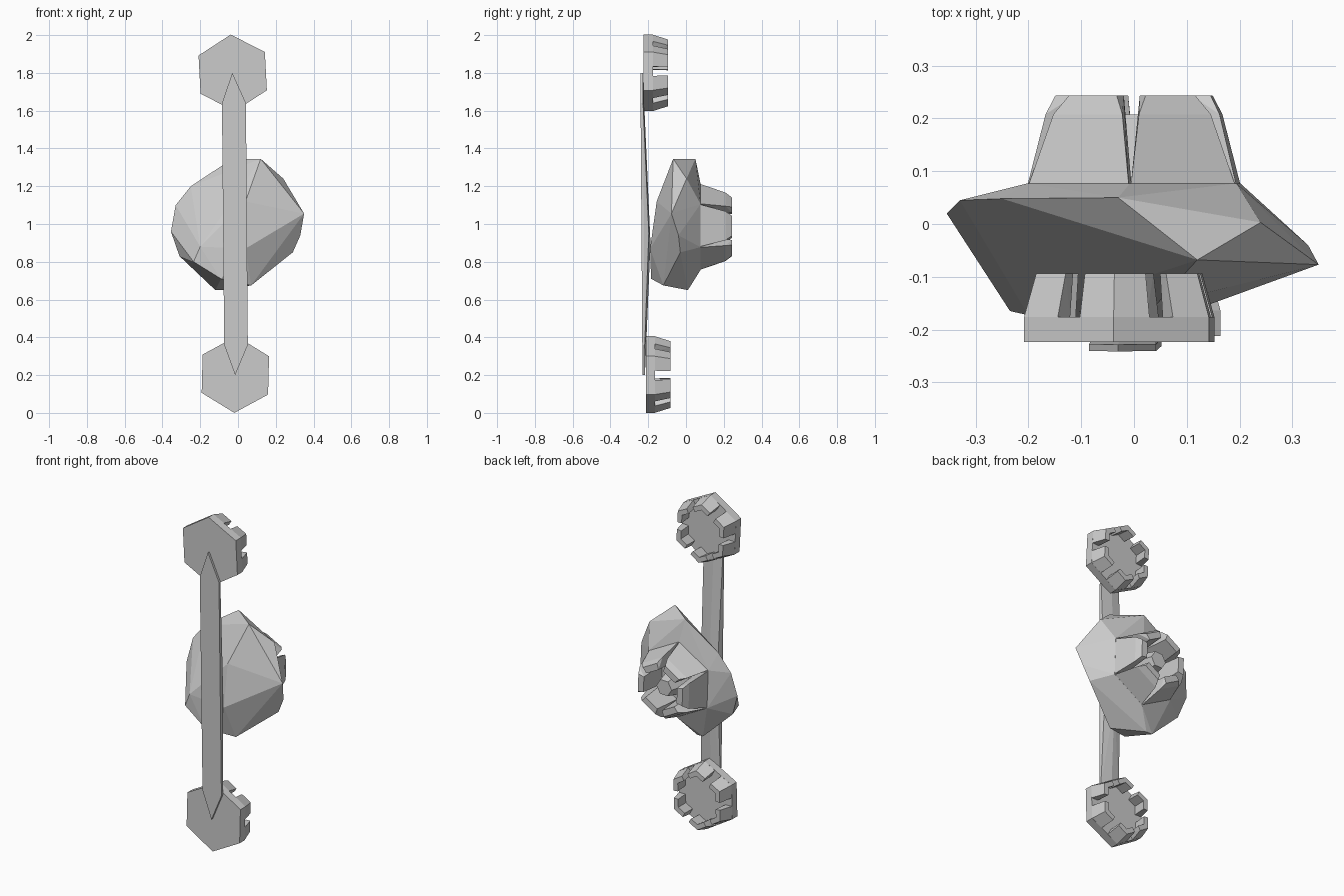
import bpy, bmesh
from math import sin, cos, pi, radians

if "Cube" in bpy.data.objects:
    bpy.data.objects.remove(bpy.data.objects["Cube"])


def add_hull(bm, pts):
    """Add one convex solid around the given points."""
    part = bmesh.new()
    for p in pts:
        part.verts.new(p)
    res = bmesh.ops.convex_hull(part, input=part.verts)
    loose = [v for v in part.verts if not v.link_faces]
    bmesh.ops.delete(part, geom=loose, context='VERTS')
    bmesh.ops.dissolve_limit(part, angle_limit=radians(1), verts=part.verts, edges=part.edges)
    bmesh.ops.recalc_face_normals(part, faces=part.faces)
    me = bpy.data.meshes.new("tmp")
    part.to_mesh(me)
    part.free()
    bm.from_mesh(me)
    bpy.data.meshes.remove(me)


def finish(name, bm):
    me = bpy.data.meshes.new(name)
    bm.to_mesh(me)
    bm.free()
    ob = bpy.data.objects.new(name, me)
    bpy.context.collection.objects.link(ob)
    return ob


# Hexagonal end caps: flat plate with six corner teeth on the back
def end_cap(name, cx, cz, y0, rot):
    bm = bmesh.new()
    R, Ri, gap = 0.203, 0.153, 0.025

    def corner(k, r):
        a = radians(90 + rot) + k * pi / 3
        return r * cos(a), r * sin(a)

    def place(p, y, s=1.0):
        return cx + p[0] * s, y0 + y, cz + p[1] * s

    def near_gap(k, d, r):
        # point on the side between corners k and k+d, just before the gap
        a, b = corner(k, r), corner(k + d, r)
        t = 0.5 - gap / r
        return a[0] + (b[0] - a[0]) * t, a[1] + (b[1] - a[1]) * t

    add_hull(bm, [place(corner(k, R), y) for k in range(6) for y in (0, 0.048)])
    for k in range(6):
        halves = [near_gap(k, 1, R), near_gap(k, -1, R)]
        inner = [near_gap(k, 1, Ri), near_gap(k, -1, Ri)]
        # each tooth wraps a corner, built as two convex halves
        for o, i in zip(halves, inner):
            pts = [place(p, 0.046) for p in (o, corner(k, R), i, corner(k, Ri))]
            pts += [place(p, 0.13, 0.87) for p in (o, corner(k, R))]
            pts += [place(p, 0.13, 0.94) for p in (i, corner(k, Ri))]
            add_hull(bm, pts)
    return finish(name, bm)


end_cap("upper_end_cap", -0.028, 1.80, -0.224, 3)
end_cap("lower_end_cap", -0.014, 0.203, -0.212, -1.5)

# Long front bar with pointed ends and a thicker middle
bm = bmesh.new()
outline = [(-0.03, 1.8), (0.042, 1.64), (0.052, 0.36),
           (-0.015, 0.2), (-0.073, 0.36), (-0.085, 1.64)]
pts = []
for x, z in outline:
    front = -0.229 - 0.007 * z
    pts += [(x, front, z), (x, front + 0.013, z)]
pts += [(-0.07, -0.197, 0.95), (0.04, -0.197, 0.95), (-0.02, -0.188, 0.9)]
add_hull(bm, pts)
finish("front_bar", bm)

# Faceted rock body
cz = 0.985
tilt = radians(2)


def polar(a, r, h, y):
    """Point at radius r along angle a, shifted sideways by h."""
    return r * cos(a) - h * sin(a), y, cz + r * sin(a) + h * cos(a)


rock = [(0.35, -0.077, 1.055), (0.24, 0.003, 1.24), (0.12, -0.068, 1.345),
        (-0.03, 0.05, 1.345), (-0.25, 0.048, 1.2), (-0.33, 0.045, 1.1),
        (-0.355, 0.02, 0.96), (-0.31, 0.0, 0.83), (-0.24, -0.03, 0.77),
        (-0.2, -0.173, 0.88), (-0.235, -0.165, 0.80), (-0.09, -0.185, 0.71),
        (0.04, -0.19, 0.87), (0.04, -0.155, 1.12), (0.07, -0.12, 0.675),
        (-0.12, 0.01, 0.65), (-0.08, 0.01, 0.65), (0.29, -0.03, 0.85),
        (0.33, -0.04, 0.94)]
ring = [polar(tilt + k * pi / 3, 0.198, 0.114, 0.077) for k in range(6)]
bm = bmesh.new()
add_hull(bm, rock + ring)
finish("rock_body", bm)

# Ring of six tapering claws on the back of the rock
bm = bmesh.new()
for k in range(6):
    a = tilt + k * pi / 3
    pts = []
    for r, h, y in ((0.198, 0.112, 0.074), (0.165, 0.077, 0.208), (0.147, 0.053, 0.244),
                    (0.11, 0.046, 0.244), (0.105, 0.06, 0.074)):
        pts += [polar(a, r, h, y), polar(a, r, -h, y)]
    add_hull(bm, pts)
finish("back_claws", bm)

# Small stub in the middle of the claws
bm = bmesh.new()
add_hull(bm, [polar(tilt + k * pi / 3, r, 0, y)
              for k in range(6) for r, y in ((0.085, 0.07), (0.05, 0.208))])
finish("centre_stub", bm)
